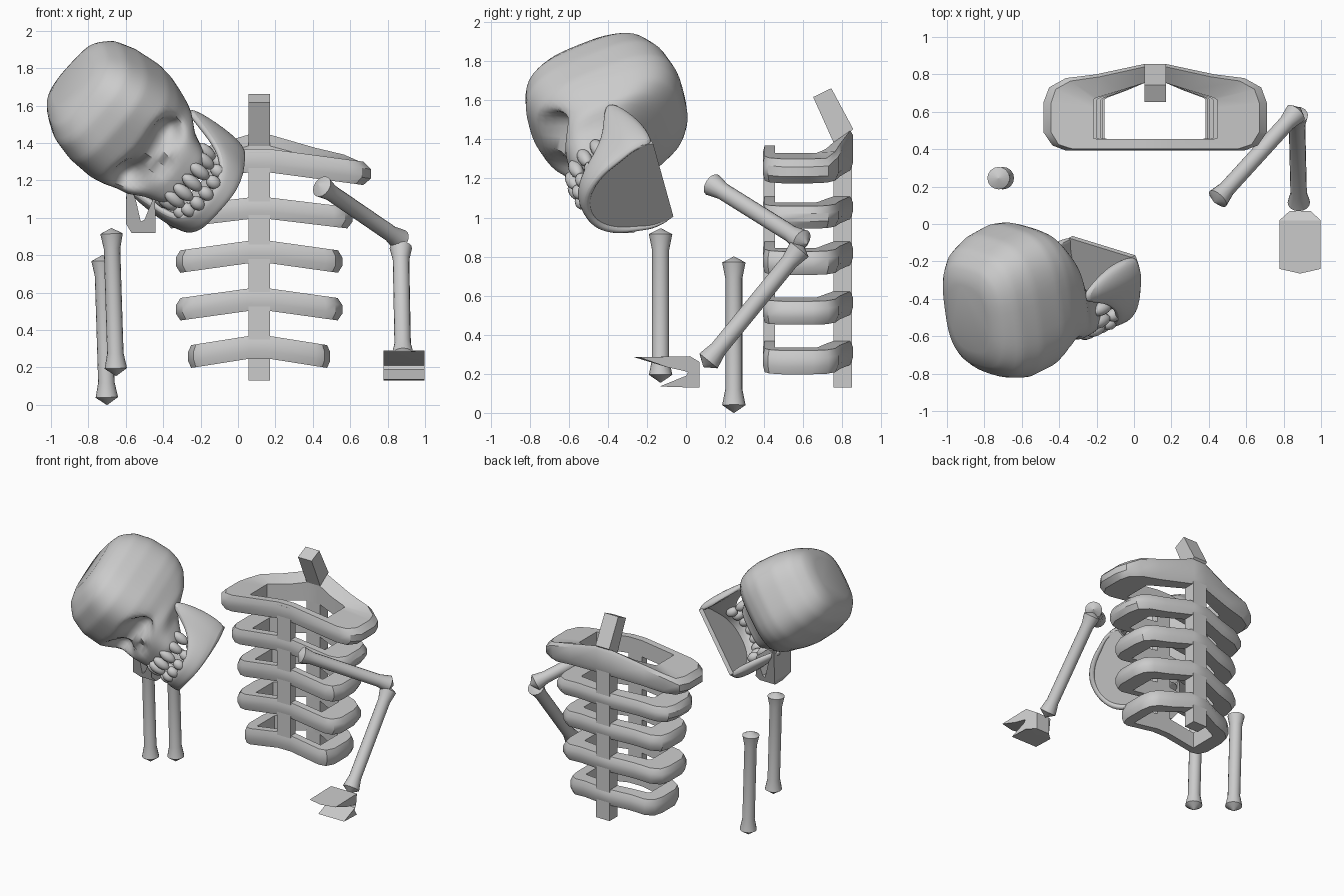
import bpy, bmesh, math
from mathutils import Vector, Matrix

if "Cube" in bpy.data.objects:
    bpy.data.objects.remove(bpy.data.objects["Cube"])

bone_mat = bpy.data.materials.new("bone_grey")
bone_mat.diffuse_color = (0.6, 0.6, 0.6, 1)
bone_mat.use_nodes = True
bone_mat.node_tree.nodes["Principled BSDF"].inputs["Base Color"].default_value = bone_mat.diffuse_color


def finish(name, bm, matrix=None, subsurf=0, smooth=0, angle=30):
    """Turn a bmesh into a named, shaded object."""
    bmesh.ops.recalc_face_normals(bm, faces=bm.faces)
    me = bpy.data.meshes.new(name)
    bm.to_mesh(me)
    bm.free()
    ob = bpy.data.objects.new(name, me)
    bpy.context.collection.objects.link(ob)
    me.materials.append(bone_mat)
    if matrix:
        ob.matrix_world = matrix
    if smooth:
        m = ob.modifiers.new("soften", 'SMOOTH')
        m.iterations = smooth
    if subsurf:
        m = ob.modifiers.new("round", 'SUBSURF')
        m.levels = m.render_levels = subsurf
    bpy.ops.object.select_all(action='DESELECT')
    ob.select_set(True)
    bpy.context.view_layer.objects.active = ob
    bpy.ops.object.shade_smooth_by_angle(angle=math.radians(angle))
    return ob


def loft(rings, closed=False, caps=True):
    """Skin closed rings of points; optionally join last ring to first."""
    bm = bmesh.new()
    rs = [[bm.verts.new(p) for p in r] for r in rings]
    n = len(rs[0])
    pairs = list(zip(rs, rs[1:])) + ([(rs[-1], rs[0])] if closed else [])
    for a, b in pairs:
        for i in range(n):
            j = (i + 1) % n
            bm.faces.new((a[i], a[j], b[j], b[i]))
    if caps and not closed:
        bm.faces.new(rs[0])
        bm.faces.new(rs[-1])
    return bm


def box(name, x, y, z):
    bm = loft([[(x[0], y[0], h), (x[1], y[0], h), (x[1], y[1], h), (x[0], y[1], h)] for h in z])
    return finish(name, bm)


def limb(name, p, q):
    """Long bone with flared, pointed ends."""
    p, q = Vector(p), Vector(q)
    d = (q - p).length
    prof = [(0, .002), (.03, .060), (.11, .044), (d - .12, .044), (d - .04, .060), (d, .002)]
    rings = [[(r * math.cos(k * math.pi / 8), r * math.sin(k * math.pi / 8), h)
              for k in range(16)] for h, r in prof]
    rot = (q - p).to_track_quat('Z', 'Y').to_matrix().to_4x4()
    finish(name, loft(rings), Matrix.Translation(p) @ rot)


# ---- rib cage ----
CX = 0.113
box("spine", (CX - .058, CX + .058), (.755, .85), (.13, 1.42))
box("sternum", (CX - .057, CX + .057), (.397, .455), (.32, 1.35))
neck = [(.764, 1.365), (.856, 1.453), (.744, 1.662), (.651, 1.617)]
finish("neck", loft([[(CX + s * .058, y, z) for y, z in neck] for s in (-1, 1)]))


def rib(name, hw, iw, bottom, top, drop, lift):
    outer = [(.055, .856), (.53 * hw, .80), (.8 * hw, .78), (.95 * hw, .73), (hw, .65),
             (hw, .49), (.92 * hw, .42), (.8 * hw, .393), (.055, .393)]
    inner = [(.055, .755), (.55 * iw, .715), (.95 * iw, .675), (iw, .665), (iw, .62),
             (iw, .50), (iw, .456), (.8 * iw, .455), (.055, .455)]
    rings = []
    for s in (1, -1):
        half = []
        for (ox, oy), (ix, iy) in zip(outer, inner):
            o, i = Vector((ox, oy)), Vector((ix, iy))
            m = o.lerp(i, .15)
            # section: inner, chamfered outer top, outer face, chamfered bottom
            sec = [(i, top), (m, top), (o, top - .035), (o, bottom + .04), (m, bottom), (i, bottom)]
            ring = []
            for k, (v, z) in enumerate(sec):
                up = lift * max(0, v.y - .73) if k < 3 else 0
                ring.append((CX + s * v.x, v.y, z - drop * abs(v.x) / hw + up))
            half.append(ring)
        rings += half if s == 1 else half[::-1]
    finish(name, loft(rings, closed=True), angle=35)


rib("rib_1", .597, .33, 1.25, 1.375, .08, .7)
rib("rib_2", .50, .31, 1.0, 1.115, .06, 0)
rib("rib_3", .445, .29, .765, .885, .062, 0)
rib("rib_4", .445, .28, .51, .63, .062, 0)
rib("rib_5", .38, .27, .255, .377, .06, 0)

# ---- limbs ----
limb("upper_arm", (.43, .115, 1.18), (.89, .62, .865))
limb("forearm", (.87, .60, .86), (.882, .09, .235))
limb("front_leg_bone", (-.677, -.13, .945), (-.652, -.13, .155))
limb("rear_leg_bone", (-.725, .245, .80), (-.70, .245, .0))


# ---- two-pronged hands ----
def hand(name, place):
    prof = [(-.265, .285), (.02, .29), (.07, .26), (.07, .13), (.02, .13),
            (-.135, .135), (.0, .19), (.01, .21), (-.1, .235)]
    rings = []
    for s in (-1, 0, 1):
        rings.append([place(s * (.055 if y > .05 else .11), y + (.025 * abs(s) if y < -.2 else 0), z)
                      for y, z in prof])
    finish(name, loft(rings), angle=15)


hand("hand", lambda w, y, z: (.888 + w, y, z))
hand("loose_hand", lambda w, y, z: (-.60 + .29 - z, -.32 + w * .92, .92 + .07 - y))

# ---- skull, tilted: local x = its left, -y = its face, z = its crown ----
L = Vector((.65, -.2, .72)).normalized()
U = Vector((-.74, -.33, .58))
U = (U - L * U.dot(L)).normalized()
B = U.cross(L)
SKULL = Matrix.Translation((-.64, -.42, 1.54)) @ Matrix((L, B, U)).transposed().to_4x4()

# height, front, back, half width
levels = [(.33, .15, -.20, .14), (.30, .26, -.30, .23), (.22, .34, -.37, .29), (.10, .38, -.41, .32),
          (-.05, .37, -.42, .33), (-.13, .34, -.40, .32), (-.20, .31, -.36, .30), (-.27, .30, -.25, .28),
          (-.33, .31, -.05, .22), (-.42, .31, .05, .18), (-.46, .28, .08, .15)]


def spow(v):
    return math.copysign(abs(v) ** (2 / 3), v)


def dent(x, z, cx, cz, r):
    return math.exp(-(math.hypot(x - cx, z - cz) / r) ** 4)


rings = []
for (w0, *a), (w1, *b) in zip(levels, levels[1:]):
    steps = max(1, round((w0 - w1) / .02))
    for k in range(steps + (w1 == levels[-1][0])):
        t = k / steps
        w = w0 + (w1 - w0) * t
        fr, bk, hw = (p + (q - p) * t for p, q in zip(a, b))
        ring = []
        for j in range(56):
            g = 2 * math.pi * j / 56
            x = hw * spow(math.cos(g))
            f = (fr + bk) / 2 + (fr - bk) / 2 * spow(math.sin(g))
            if f > .05:  # eye sockets and nose hollow
                f -= .13 * dent(abs(x), w, .145, -.16, .085) + .06 * dent(x, w, 0, -.27, .045)
            ring.append((x, -f, w))
        rings.append(ring)
finish("skull", loft(rings), SKULL, smooth=4, angle=60)

# ---- lower jaw: side, front, top, bottom of half the arch ----
half = [(.275, -.10, -.50, -.66), (.295, -.04, -.30, -.67), (.295, .03, -.22, -.68), (.265, .10, -.42, -.68),
        (.23, .21, -.52, -.68), (.15, .31, -.555, -.68), (.05, .35, -.565, -.67)]
arch = half + [(-x, f, t, b) for x, f, t, b in half[::-1]]
rings = []
for x, f, t, b in arch:
    xi, fi = x * .83, f - .045 * max(0, f) / .35
    rings.append([(x * .98, -f, t), (x * 1.03, -f, (t + b) / 2), (x, -f, b),
                  (xi, -fi, b), (xi, -fi, (t + b) / 2), (xi, -fi, t)])
finish("jaw", loft(rings), SKULL, subsurf=2, angle=60)
finish("jaw_floor", loft([[(x * .93, -f * .93, w) for x, f, t, b in arch] for w in (-.66, -.63)]), SKULL)

# ---- teeth along the arch ----
for row, z, tall, count in (("upper", -.445, .065, 8), ("lower", -.545, .045, 8)):
    bm = bmesh.new()
    for k in range(count):
        a = math.radians(-80 + 160 * k / (count - 1))
        pos = Matrix.Translation((.18 * math.sin(a), -(.12 + .21 * math.cos(a)), z))
        m = pos @ Matrix.Rotation(a, 4, 'Z') @ Matrix.Diagonal((.036, .036, tall, 1))
        bmesh.ops.create_uvsphere(bm, u_segments=12, v_segments=8, radius=1, matrix=m)
    finish(row + "_teeth", bm, SKULL, angle=60)
